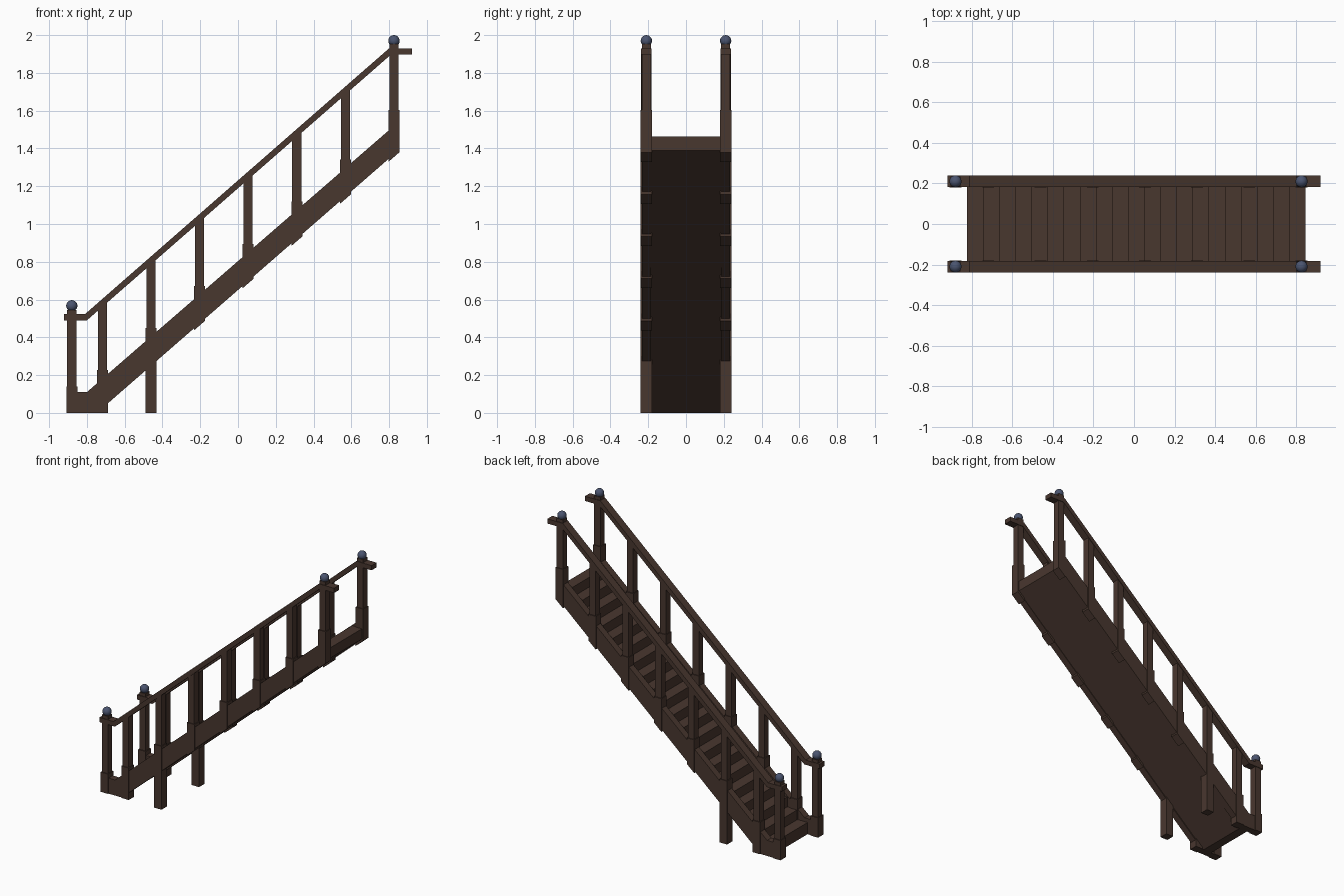
import bpy, bmesh, math

if "Cube" in bpy.data.objects:
    bpy.data.objects.remove(bpy.data.objects["Cube"])

SLOPE = 0.867
SIDE = 0.21            # y of posts and rails


def material(name, rgb):
    m = bpy.data.materials.new(name)
    m.diffuse_color = (*rgb, 1)
    m.use_nodes = True
    m.node_tree.nodes["Principled BSDF"].inputs["Base Color"].default_value = m.diffuse_color
    return m


WOOD = material("dark brown wood", (0.066, 0.038, 0.028))
BLUE = material("slate blue", (0.070, 0.090, 0.160))


def extrude_profile(name, pts, y0, y1, mat=WOOD):
    """Extrude an x-z outline from y0 to y1."""
    bm = bmesh.new()
    face = bm.faces.new([bm.verts.new((x, y0, z)) for x, z in pts])
    r = bmesh.ops.extrude_face_region(bm, geom=[face])
    vs = [v for v in r["geom"] if isinstance(v, bmesh.types.BMVert)]
    bmesh.ops.translate(bm, vec=(0, y1 - y0, 0), verts=vs)
    bmesh.ops.recalc_face_normals(bm, faces=bm.faces)
    me = bpy.data.meshes.new(name)
    bm.to_mesh(me)
    bm.free()
    me.materials.append(mat)
    ob = bpy.data.objects.new(name, me)
    bpy.context.collection.objects.link(ob)
    return ob


def under(x):          # sloped line under the post bases
    return 1.38 + (x - 0.855) * SLOPE


def string_top(x):     # top edge of the side boards
    return max(0.11, 0.11 + (x + 0.80) * SLOPE)


def rail_top(x):       # top edge of the handrail
    return min(1.93, max(0.523, 0.523 + (x + 0.81) * 0.874))


# stair flight: stepped top, flat sloping underside
N, X0, RUN, RISE = 21, -0.823, 0.0794, 0.069
pts = [(X0, 0)]
for i in range(N):
    z = 0.083 + RISE * i
    pts += [(X0 + RUN * i, z), (X0 + RUN * (i + 1), z)]
xe = X0 + RUN * N
pts += [(xe, 1.39), (xe - 1.39 / SLOPE, 0)]
extrude_profile("stair_flight", pts, -0.19, 0.19)

balusters = [-0.718 + 0.2573 * i for i in range(7)]
for s, side in ((-1, "front"), (1, "back")):
    c = s * SIDE
    # side board
    extrude_profile(side + "_side_board", [
        (-0.86, 0), (-0.747, 0), (0.845, under(0.845) + 0.015),
        (0.845, string_top(0.845)), (-0.80, 0.11), (-0.86, 0.11)], c - 0.024, c + 0.024)
    # handrail with level ends
    t = 0.033
    extrude_profile(side + "_handrail", [
        (-0.92, 0.523), (-0.81, 0.523), (0.80, 1.93), (0.92, 1.93),
        (0.92, 1.93 - t), (0.81, 1.93 - t), (-0.80, 0.523 - t), (-0.92, 0.523 - t)],
        c - 0.028, c + 0.028)
    # posts with thicker bases
    for i, x in enumerate([-0.88] + balusters):
        end = i in (0, 7)
        h, w = 0.029, 0.024
        a, b = x - h, x + h
        if i < 3:
            low = [(a, 0), (b, 0)]          # reaches the floor
        else:
            low = [(a, under(a)), (b, under(b))]
        top = 0.14 if i == 0 else string_top(x) + (0.085 if i == 7 else 0.045)
        extrude_profile(f"{side}_post_base_{i}", low + [(b, top), (a, top)],
                        c - 0.030, c + 0.030)
        if end:
            za = zb = rail_top(x) + 0.022
        else:
            za, zb = rail_top(x - w) - 0.015, rail_top(x + w) - 0.015
        extrude_profile(f"{side}_post_{i}", [
            (x - w, top - 0.02), (x + w, top - 0.02), (x + w, zb), (x - w, za)],
            c - 0.024, c + 0.024)
        if end:
            # ball finial
            bpy.ops.mesh.primitive_uv_sphere_add(
                segments=16, ring_count=10, radius=0.03, location=(x, c, rail_top(x) + 0.044 - (0.004 if i else 0)))
            ob = bpy.context.object
            ob.name = f"{side}_ball_finial_{i}"
            ob.data.materials.append(BLUE)
            bpy.ops.object.shade_smooth_by_angle()
            if i == 7:
                ob.location.z = 1.97
